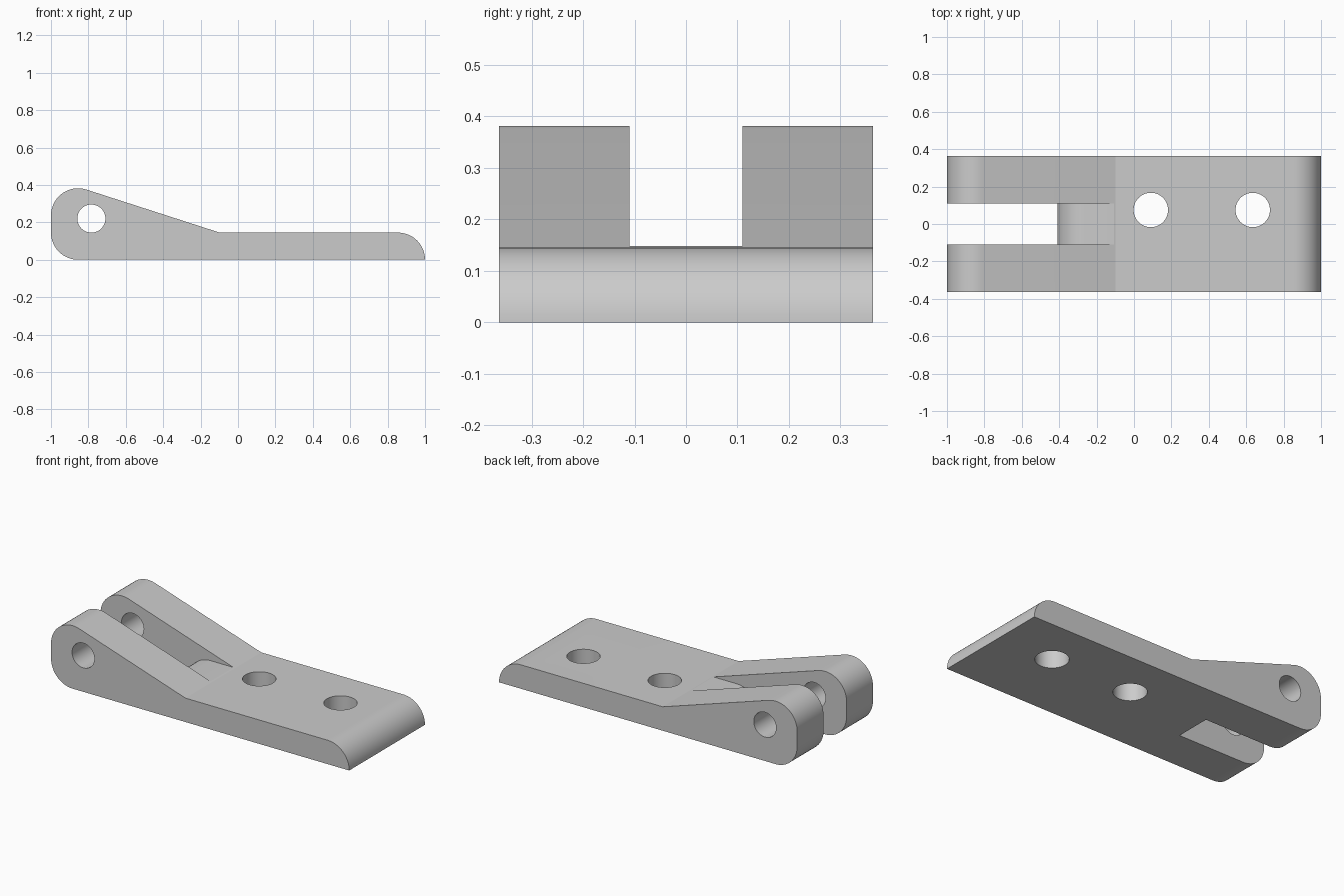
import bpy, bmesh
from math import cos, sin, radians
from mathutils import Matrix, Vector

cube = bpy.data.objects.get("Cube")
if cube:
    bpy.data.objects.remove(cube, do_unlink=True)

HALF_WIDTH, SLOT_HALF = 0.363, 0.11
R, PLATE_TOP, FLOOR = 0.145, 0.145, 0.148

grey = bpy.data.materials.new("plain grey")
grey.use_nodes = True
grey.diffuse_color = (0.6, 0.6, 0.6, 1)
grey.node_tree.nodes["Principled BSDF"].inputs["Base Color"].default_value = (0.6, 0.6, 0.6, 1)


def arc(cx, cz, r, start, end, steps=16):
    angles = [radians(start + (end - start) * i / steps) for i in range(steps + 1)]
    return [(cx + r * cos(a), cz + r * sin(a)) for a in angles]


def add_object(name, bm):
    bmesh.ops.recalc_face_normals(bm, faces=bm.faces)
    mesh = bpy.data.meshes.new(name)
    bm.to_mesh(mesh)
    bm.free()
    obj = bpy.data.objects.new(name, mesh)
    bpy.context.collection.objects.link(obj)
    mesh.materials.append(grey)
    return obj


def extrude_profile(name, points, half):
    """Extrude an x-z outline along y, from -half to half."""
    bm = bmesh.new()
    face = bm.faces.new([bm.verts.new((x, -half, z)) for x, z in points])
    new = bmesh.ops.extrude_face_region(bm, geom=[face])["geom"]
    verts = [v for v in new if isinstance(v, bmesh.types.BMVert)]
    bmesh.ops.translate(bm, verts=verts, vec=(0, 2 * half, 0))
    return add_object(name, bm)


def cylinder(name, centre, radius, axis):
    bm = bmesh.new()
    turn = Vector((0, 0, 1)).rotation_difference(Vector(axis)).to_matrix().to_4x4()
    bmesh.ops.create_cone(bm, cap_ends=True, segments=64, radius1=radius, radius2=radius,
                          depth=2, matrix=Matrix.Translation(centre) @ turn)
    return add_object(name, bm)


# Bracket body: rounded tall end, sloping arms, flat plate with rounded nose
outline = (arc(-1 + R, R, R, 270, 180) + arc(-1 + R, 0.237, R, 180, 72.1)
           + [(-0.098, PLATE_TOP)] + arc(1 - R, 0, R, 90, 0))
body = extrude_profile("hinge_bracket", outline, HALF_WIDTH)

# Slot between the arms, ending on a rounded shoulder
slot = ([(-1.2, -0.1), (-0.41, -0.1)] + arc(-0.41 + FLOOR, 0, FLOOR, 180, 90)
        + [(0, FLOOR), (0, 0.6), (-1.2, 0.6)])
cutters = [
    extrude_profile("slot_cutter", slot, SLOT_HALF),
    cylinder("pin_hole_cutter", (-0.784, 0, 0.22), 0.075, (0, 1, 0)),
    cylinder("inner_screw_hole_cutter", (0.09, 0.075, 0), 0.092, (0, 0, 1)),
    cylinder("outer_screw_hole_cutter", (0.635, 0.075, 0), 0.092, (0, 0, 1)),
]

bpy.ops.object.select_all(action='DESELECT')
bpy.context.view_layer.objects.active = body
body.select_set(True)
for cutter in cutters:
    mod = body.modifiers.new(cutter.name, 'BOOLEAN')
    mod.operation, mod.solver, mod.object = 'DIFFERENCE', 'EXACT', cutter
    bpy.ops.object.modifier_apply(modifier=mod.name)
    bpy.data.objects.remove(cutter, do_unlink=True)

# Smooth curved walls, crisp edges elsewhere
bpy.ops.object.shade_smooth_by_angle(angle=radians(15))
